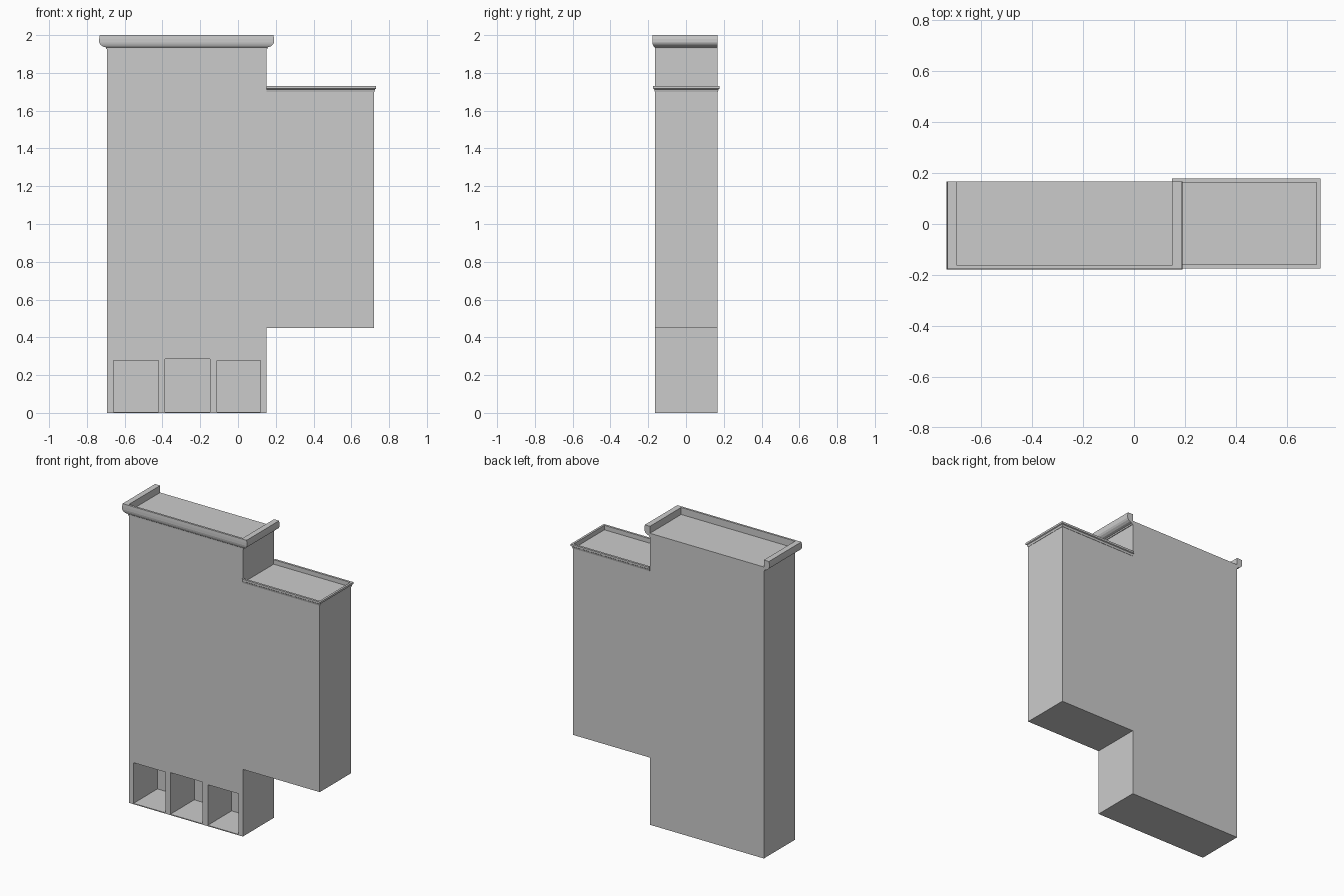
import bpy, bmesh
from mathutils import Vector

if "Cube" in bpy.data.objects:
    bpy.data.objects.remove(bpy.data.objects["Cube"])

FRONT, BACK = -0.163, 0.167
LEFT, MID, RIGHT = -0.694, 0.15, 0.72
ROOF, SIDE_ROOF = 1.953, 1.70


def finish(name, bm):
    bmesh.ops.recalc_face_normals(bm, faces=bm.faces)
    mesh = bpy.data.meshes.new(name)
    bm.to_mesh(mesh)
    bm.free()
    obj = bpy.data.objects.new(name, mesh)
    bpy.context.collection.objects.link(obj)
    return obj


def extrude_outline(name, outline, y0, y1):
    bm = bmesh.new()
    face = bm.faces.new([bm.verts.new((x, y0, z)) for x, z in outline])
    ext = bmesh.ops.extrude_face_region(bm, geom=[face])
    moved = [v for v in ext["geom"] if isinstance(v, bmesh.types.BMVert)]
    bmesh.ops.translate(bm, verts=moved, vec=Vector((0, y1 - y0, 0)))
    return finish(name, bm)


def sweep_moulding(name, path, profile):
    # path: x, y and mitre offset; profile: outward fraction and height
    bm = bmesh.new()
    rings = [[bm.verts.new((x + dx * o, y + dy * o, z)) for o, z in profile]
             for x, y, dx, dy in path]
    n = len(profile)
    for a, b in zip(rings, rings[1:]):
        for i in range(n):
            j = (i + 1) % n
            bm.faces.new((a[i], a[j], b[j], b[i]))
    bm.faces.new(rings[0])
    bm.faces.new(rings[-1])
    return finish(name, bm)


# Tower with overhanging side wing
body = extrude_outline("building_body", [
    (LEFT, 0), (MID, 0), (MID, 0.45), (RIGHT, 0.45),
    (RIGHT, SIDE_ROOF), (MID, SIDE_ROOF), (MID, ROOF), (LEFT, ROOF)], FRONT, BACK)

# Three ground floor shop bays
for x0, x1, top in ((-0.66, -0.422, 0.278), (-0.387, -0.148, 0.285), (-0.11, 0.118, 0.278)):
    cutter = extrude_outline("bay_cutter", [(x0, 0.006), (x1, 0.006), (x1, top), (x0, top)],
                             FRONT - 0.1, 0.09)
    cutter.hide_render = True
    mod = body.modifiers.new("bay", "BOOLEAN")
    mod.operation = "DIFFERENCE"
    mod.solver = "EXACT"
    mod.object = cutter
    bpy.context.view_layer.objects.active = body
    bpy.ops.object.modifier_apply(modifier=mod.name)
    bpy.data.objects.remove(cutter)

# Tower cornice on front and both sides, open at the back
sx, sy = 0.041, 0.015
sweep_moulding("tower_cornice",
               [(LEFT, BACK, -sx, 0), (LEFT, FRONT, -sx, -sy),
                (MID, FRONT, sx, -sy), (MID, BACK, sx, 0)],
               [(0, 1.926), (0.12, 1.926), (0.15, 1.935), (0.55, 1.94), (0.85, 1.95),
                (1, 1.962), (1, 1.98), (0.92, 2.0), (0, 2.0)])

# Wing roof trim on front, right and back
t = 0.011
sweep_moulding("wing_roof_trim",
               [(MID, FRONT, 0, -t), (RIGHT, FRONT, t, -t),
                (RIGHT, BACK, t, t), (MID, BACK, 0, t)],
               [(-0.3, 1.70), (0.2, 1.70), (0.5, 1.713), (1, 1.717), (1, 1.73), (-0.3, 1.73)])
